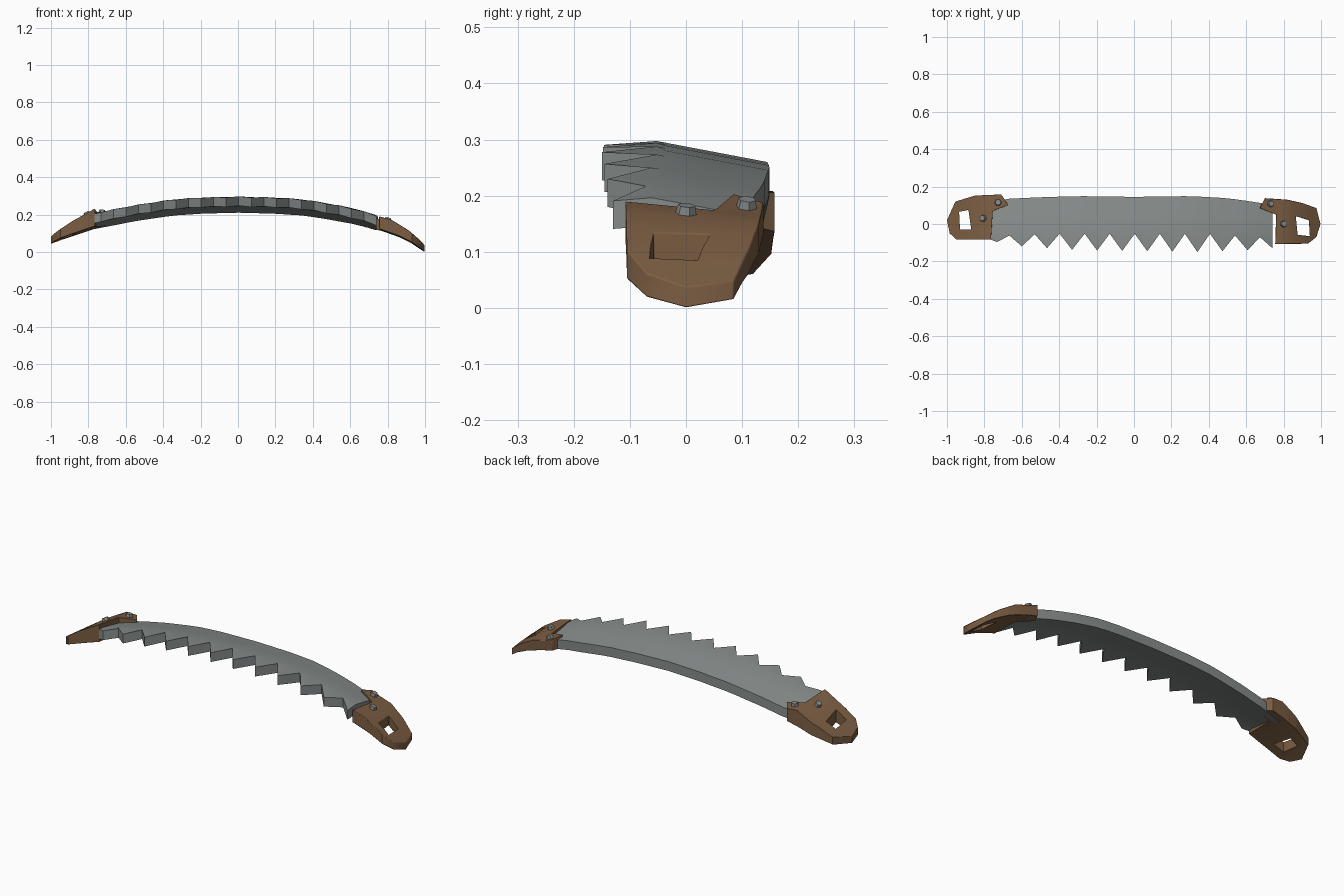
import bpy, bmesh, math
from mathutils import Vector, Matrix
from mathutils.geometry import tessellate_polygon

if "Cube" in bpy.data.objects:
    bpy.data.objects.remove(bpy.data.objects["Cube"])


def material(name, rgb):
    m = bpy.data.materials.new(name)
    m.diffuse_color = (*rgb, 1)
    m.use_nodes = True
    m.node_tree.nodes["Principled BSDF"].inputs["Base Color"].default_value = m.diffuse_color
    return m


STEEL = material("grey steel", (0.24, 0.265, 0.26))
WOOD = material("brown wood", (0.20, 0.11, 0.055))


def lerp(table, x):
    """Piecewise linear lookup in a list of (x, value) pairs."""
    if x <= table[0][0]:
        return table[0][1]
    for (a, u), (b, v) in zip(table, table[1:]):
        if x <= b:
            return u + (v - u) * (x - a) / (b - a)
    return table[-1][1]


def finish(bm, name, mat, bevel=0, angle=35):
    bmesh.ops.recalc_face_normals(bm, faces=bm.faces)
    me = bpy.data.meshes.new(name)
    bm.to_mesh(me)
    bm.free()
    me.materials.append(mat)
    ob = bpy.data.objects.new(name, me)
    bpy.context.collection.objects.link(ob)
    bpy.ops.object.select_all(action='DESELECT')
    ob.select_set(True)
    bpy.context.view_layer.objects.active = ob
    if bevel:
        mod = ob.modifiers.new("soft edges", 'BEVEL')
        mod.width = bevel
        mod.segments = 2
        mod.limit_method = 'ANGLE'
        mod.angle_limit = math.radians(50)
    bpy.ops.object.shade_smooth_by_angle(angle=math.radians(angle))
    return ob


def thicken(bm, top, bottom):
    """Turn a flat sheet into a solid between two height functions."""
    ext = bmesh.ops.extrude_face_region(bm, geom=bm.faces[:], use_keep_orig=True)
    upper = {v for v in ext["geom"] if isinstance(v, bmesh.types.BMVert)}
    for v in bm.verts:
        v.co.z = (top if v in upper else bottom)(v.co.x, v.co.y)


# Blade: arched plate, tilted down to the back, with a zigzag front edge
RIDGE = [(-0.8, 0.198), (-0.7, 0.222), (-0.55, 0.253), (-0.35, 0.284), (-0.2, 0.294), (0, 0.299),
         (0.2, 0.294), (0.35, 0.284), (0.47, 0.264), (0.6, 0.238), (0.7, 0.211), (0.82, 0.168)]
BACK = [(-0.8, 0.11), (-0.67, 0.135), (-0.5, 0.143), (-0.3, 0.149), (0, 0.145),
        (0.3, 0.149), (0.5, 0.138), (0.65, 0.117), (0.8, 0.09)]
TIP = [(-0.74, -0.095), (-0.6, -0.12), (-0.3, -0.14), (0.35, -0.15), (0.6, -0.14), (0.74, -0.13)]
VALLEY = [(-0.8, -0.07), (-0.5, -0.052), (0.4, -0.052), (0.8, -0.08)]


def blade_top(x, y):
    return lerp(RIDGE, x) - 0.19 * max(0, y + 0.06) - 0.08 * max(0, -0.06 - y)


def blade_bottom(x, y):
    return blade_top(x, y) - 0.05


bm = bmesh.new()
rows = []
for k in range(24):
    x = -0.8 + 0.067 * k
    front = lerp(TIP, x) if k % 2 else lerp(VALLEY, x)
    back, root = lerp(BACK, x), lerp(VALLEY, x) + 0.015
    ys = (front, root, root + (back - root) * 0.5, back)
    rows.append([bm.verts.new((x, y, 0)) for y in ys])
for a, b in zip(rows, rows[1:]):
    for j in range(3):
        bm.faces.new((a[j], b[j], b[j + 1], a[j + 1]))
thicken(bm, blade_top, blade_bottom)
finish(bm, "blade", STEEL)


# Handles: outlines with a grip hole, following the bend of the blade
def handle(side, outline, hole, top_z, bottom_z, rivets):
    def top(x, y):
        return lerp(top_z, x) - 0.09 * y

    def bottom(x, y):
        return lerp(bottom_z, x) - 0.06 * (y if x < 0 else min(y, 0))

    bm = bmesh.new()
    loops = [[Vector((x, y, 0)) for x, y in pts] for pts in (outline, hole)]
    verts = [bm.verts.new(p) for loop in loops for p in loop]
    for tri in tessellate_polygon(loops):
        bm.faces.new([verts[i] for i in tri])
    for x in sorted({t[0] for t in top_z[1:-1] + bottom_z[1:-1]}):
        bmesh.ops.bisect_plane(bm, geom=bm.verts[:] + bm.edges[:] + bm.faces[:],
                               plane_co=(x, 0, 0), plane_no=(1, 0, 0), dist=1e-5)
    thicken(bm, top, bottom)
    finish(bm, side + "_handle", WOOD, bevel=0.01)

    # Rivets on the upper face
    for i, (x, y) in enumerate(rivets):
        slope = (top(x + 0.02, y) - top(x - 0.02, y)) / 0.04
        normal = Vector((-slope, 0.09, 1))
        bm = bmesh.new()
        bmesh.ops.create_cone(bm, cap_ends=True, segments=6, radius1=0.022,
                              radius2=0.016, depth=0.03)
        bmesh.ops.transform(bm, verts=bm.verts, matrix=Matrix.Translation((x, y, top(x, y)))
                            @ normal.to_track_quat('Z', 'Y').to_matrix().to_4x4())
        finish(bm, f"{side}_rivet_{i + 1}", STEEL)


handle("right",
       [(0.755, -0.108), (0.93, -0.105), (0.975, -0.07), (0.997, 0), (0.975, 0.085), (0.90, 0.112),
        (0.82, 0.13), (0.70, 0.138), (0.672, 0.085), (0.76, 0.05)],
       [(0.875, -0.058), (0.94, -0.065), (0.935, 0.02), (0.865, 0.042)],
       [(0.67, 0.212), (0.75, 0.182), (0.82, 0.163), (0.91, 0.108), (1.0, 0.035)],
       [(0.67, 0.135), (0.77, 0.112), (0.86, 0.08), (0.93, 0.045), (0.997, 0.0)],
       [(0.80, 0.0), (0.73, 0.108)])
handle("left",
       [(-0.765, -0.083), (-0.95, -0.083), (-0.985, -0.05), (-1.0, 0.02), (-0.955, 0.12),
        (-0.85, 0.152), (-0.71, 0.158), (-0.672, 0.102), (-0.755, 0.07)],
       [(-0.87, -0.03), (-0.93, -0.03), (-0.935, 0.065), (-0.885, 0.075)],
       [(-1.0, 0.082), (-0.89, 0.155), (-0.77, 0.222), (-0.67, 0.218)],
       [(-1.0, 0.045), (-0.95, 0.07), (-0.87, 0.098), (-0.77, 0.132), (-0.67, 0.155)],
       [(-0.805, 0.03), (-0.727, 0.115)])
